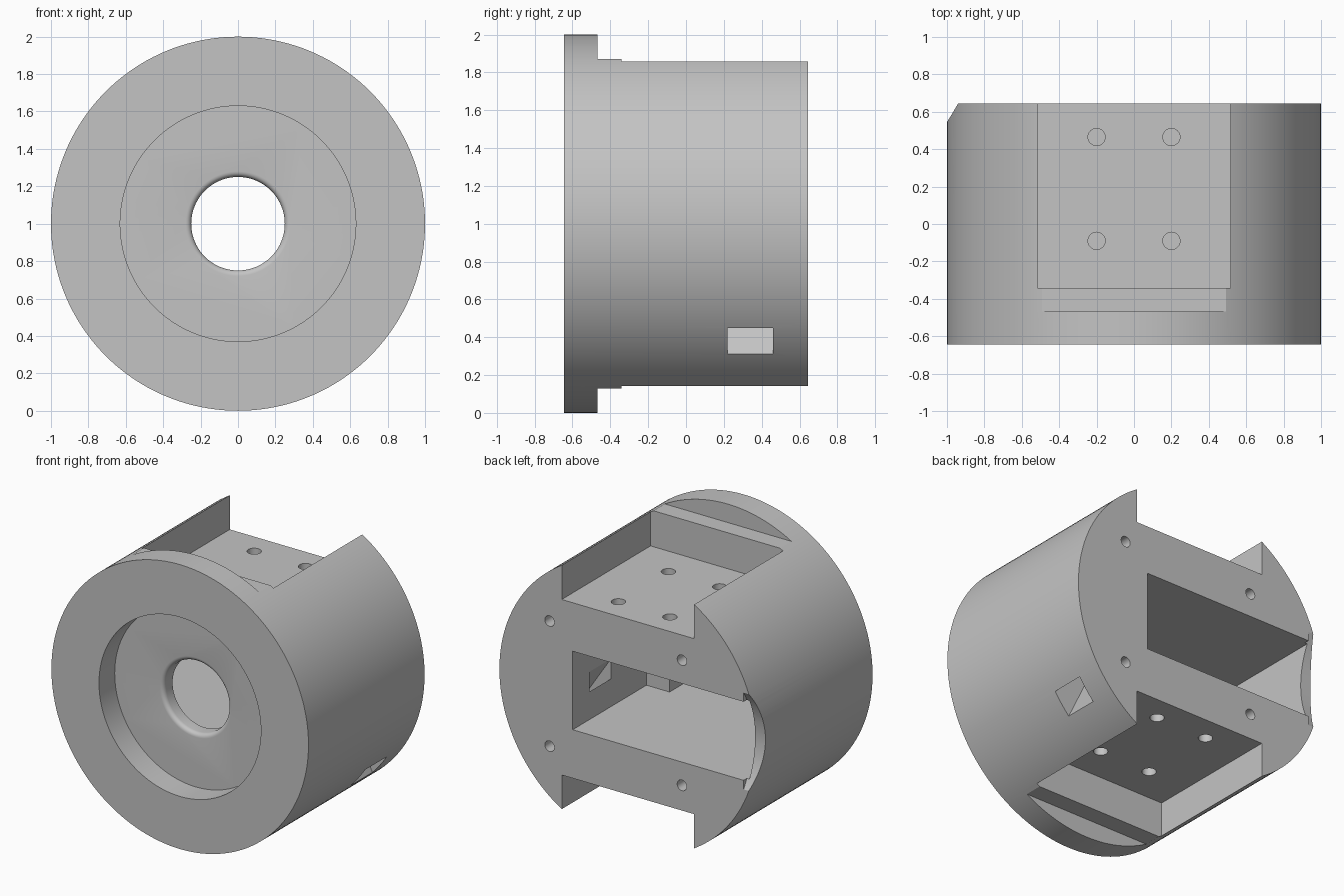
import bpy
import bmesh
import math
from mathutils import Matrix, Vector

if "Cube" in bpy.data.objects:
    bpy.data.objects.remove(bpy.data.objects["Cube"], do_unlink=True)

REAR = 0.645
FRONT = -0.645

grey = bpy.data.materials.new("plain grey")
grey.use_nodes = True
grey.diffuse_color = (0.55, 0.55, 0.55, 1)
grey.node_tree.nodes["Principled BSDF"].inputs["Base Color"].default_value = (0.55, 0.55, 0.55, 1)


def finish(name, bm):
    mesh = bpy.data.meshes.new(name)
    bmesh.ops.recalc_face_normals(bm, faces=bm.faces[:])
    bm.to_mesh(mesh)
    bm.free()
    mesh.materials.append(grey)
    obj = bpy.data.objects.new(name, mesh)
    bpy.context.collection.objects.link(obj)
    return obj


def box(name, x, y, z):
    bm = bmesh.new()
    bmesh.ops.create_cube(bm, size=1)
    for v in bm.verts:
        v.co = Vector([a + (b - a) * (c + 0.5) for (a, b), c in zip((x, y, z), v.co)])
    return finish(name, bm)


def rod(name, axis, centre, radius, length, sides=32, radius2=None):
    bm = bmesh.new()
    turn = Vector((0, 0, 1)).rotation_difference(Vector(axis)).to_matrix().to_4x4()
    bmesh.ops.create_cone(bm, cap_ends=True, segments=sides, radius1=radius,
                          radius2=radius if radius2 is None else radius2, depth=length,
                          matrix=Matrix.Translation(centre) @ turn)
    return finish(name, bm)


def lathe(name, profile, sides=96):
    # Closed solid turned around the y axis through z = 1
    bm = bmesh.new()
    rings = []
    for r, y in profile:
        rings.append([bm.verts.new((r * math.cos(t), y, 1 + r * math.sin(t)))
                      for t in (2 * math.pi * i / sides for i in range(sides))])
    for a, b in zip(rings, rings[1:]):
        for i in range(sides):
            j = (i + 1) % sides
            bm.faces.new((a[i], a[j], b[j], b[i]))
    bm.faces.new(rings[0])
    bm.faces.new(rings[-1])
    return finish(name, bm)


def prism(name, outline, y0, y1):
    # Outline in the xz plane, extruded along y
    bm = bmesh.new()
    face = bm.faces.new([bm.verts.new((x, y0, z)) for x, z in outline])
    out = bmesh.ops.extrude_face_region(bm, geom=[face])
    bmesh.ops.translate(bm, vec=(0, y1 - y0, 0),
                        verts=[g for g in out["geom"] if isinstance(g, bmesh.types.BMVert)])
    return finish(name, bm)


# Main drum
body = rod("housing", (0, 1, 0), (0, 0, 1), 1, REAR - FRONT, 160)
cutters = []

# Front recess and the round-edged bore
cutters.append(rod("front_recess", (0, 1, 0), (0, FRONT - 0.1, 1), 0.63, 0.55, 128))
fillet = 0.03
bore = [(0.25 + fillet, -0.5)]
for i in range(6):
    t = math.pi / 2 * i / 5
    bore.append((0.25 + fillet * (1 - math.sin(t)), -0.47 + fillet * (1 - math.cos(t))))
bore.append((0.25, -0.2))
cutters.append(lathe("bore", bore))

# Rear cavity, with a deeper part behind the bore
cutters.append(box("rear_cavity", (-0.92, 0.43), (-0.175, 0.8), (0.724, 1.276)))
cutters.append(box("deep_cavity", (-0.92, 0.25), (-0.37, 0.7), (0.724, 1.276)))

# Curved notch in the thin side wall
cutters.append(rod("side_notch", (1, 0, 0), (-1.05, 1.173, 1), 0.628, 0.3, 128))

# Sloping passage from the cavity down to the outer side
cutters.append(prism("side_passage", [(0.40, 0.92), (0.43, 0.92), (0.724, 0.31), (1, 0.31),
                                      (1, 0.45), (0.835, 0.45), (0.43, 1.06), (0.40, 1.06)],
                     0.22, 0.46))

# Mounting flats above and below, each with a shoulder and four blind holes
for side, label in ((1, "top"), (-1, "bottom")):
    def height(a, b):
        return sorted((1 + side * a, 1 + side * b))
    cutters.append(box(label + "_flat", (-0.515, 0.515), (-0.342, 0.8), height(0.617, 1.2)))
    cutters.append(box(label + "_shoulder", (-0.7, 0.7), (-0.468, -0.342), height(0.87, 1.2)))
    for x in (-0.2, 0.2):
        for y in (-0.09, 0.465):
            cutters.append(rod(label + "_hole", (0, 0, 1), (x, y, 1 + side * 0.57), 0.046, 0.3))
    for x in (-0.42, 0.61):
        cutters.append(rod("rear_hole", (0, 1, 0), (x, REAR, 1 + side * 0.44), 0.037, 0.4))

# Cut everything, then remove the cutters
for cutter in cutters:
    cutter.hide_render = True
    mod = body.modifiers.new(cutter.name, "BOOLEAN")
    mod.operation = "DIFFERENCE"
    mod.solver = "EXACT"
    mod.object = cutter
bpy.context.view_layer.update()
graph = bpy.context.evaluated_depsgraph_get()
result = bpy.data.meshes.new_from_object(body.evaluated_get(graph))
body.modifiers.clear()
body.data = result
result.materials.clear()
result.materials.append(grey)
for cutter in cutters:
    bpy.data.objects.remove(cutter, do_unlink=True)

# Smooth the round walls and keep the machined edges sharp
bpy.ops.object.select_all(action="DESELECT")
body.select_set(True)
bpy.context.view_layer.objects.active = body
bpy.ops.object.shade_smooth_by_angle(angle=math.radians(25))
